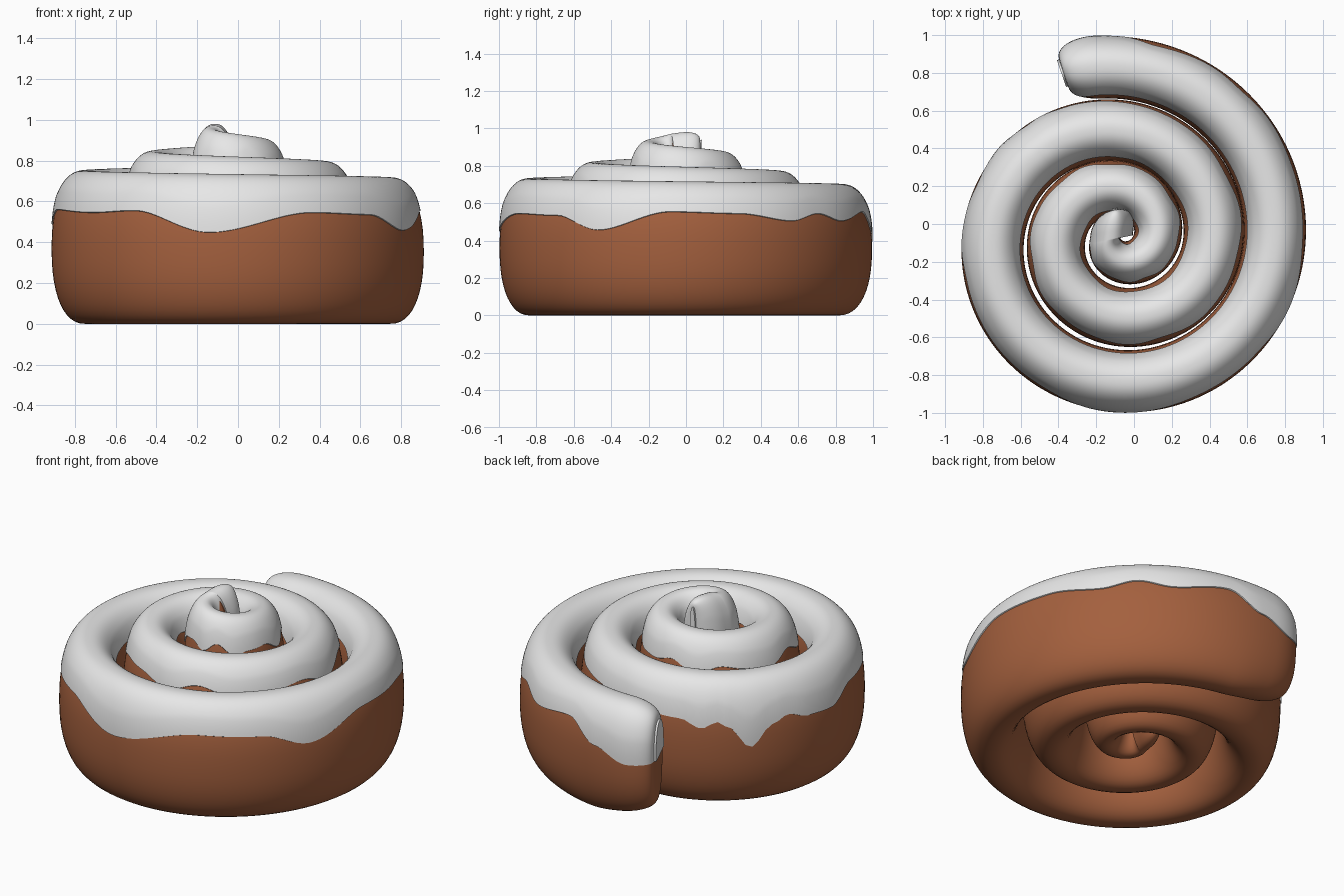
import bpy
import bmesh
from math import sin, cos, pi, asin

if "Cube" in bpy.data.objects:
    bpy.data.objects.remove(bpy.data.objects["Cube"])

CX = CY = -0.085          # spiral centre
PITCH = 0.335             # radius lost per turn
T_START, T_END = -0.05, 2.87
T_STRAIGHT = 2.72         # the inner tip runs straight from here
POWER = 2.3               # squareness of the cross-section
COAT = 0.013              # icing thickness

# Lower icing edge of the outer turn: (turns from the back, height)
DRIPS = [(-.06, .39), (-.03, .38), (0, .45), (.03, .56), (.08, .51), (.11, .55), (.14, .51),
         (.19, .55), (.25, .56), (.315, .46), (.36, .54), (.42, .55), (.51, .45),
         (.58, .56), (.63, .55), (.71, .565), (.75, .49), (.785, .5), (.81, .54), (.83, .5),
         (.855, .38), (.88, .51), (.892, .54), (.91, .5), (.935, .55), (1.05, .6)]
INNER_EDGE = [(-.06, .4), (-.02, .56), (.5, .57), (1, .63)]
HALF_WIDTH = [(.8, .165), (1.7, .156), (2.3, .13), (2.87, .115)]


def material(name, color, rough):
    mat = bpy.data.materials.new(name)
    mat.use_nodes = True
    mat.diffuse_color = color
    bsdf = mat.node_tree.nodes["Principled BSDF"]
    bsdf.inputs["Base Color"].default_value = color
    bsdf.inputs["Roughness"].default_value = rough
    return mat


def ease(keys, t):
    """Smooth interpolation between key points."""
    if t <= keys[0][0]:
        return keys[0][1]
    for (t0, v0), (t1, v1) in zip(keys, keys[1:]):
        if t <= t1:
            u = (t - t0) / (t1 - t0)
            return v0 + (v1 - v0) * u * u * (3 - 2 * u)
    return keys[-1][1]


def top_height(t):
    return 0.69 + 0.055 * t + 0.016 * t * t


def outer_edge(t):
    if t < 1.05:
        return ease(DRIPS, t)
    wave = 0.02 * sin(t * 45) + 0.01 * sin(t * 71)
    return top_height(t) - ease([(1.1, .15), (2.5, .16), (2.7, .24)], t) + wave


def inner_edge(t):
    if t < 1:
        return ease(INNER_EDGE, t)
    return top_height(t) - ease([(1, .14), (2.5, .13), (2.7, .24)], t) + 0.012 * sin(t * 38)


def section(t):
    """Centre radius, half width, mid height and half height at t turns."""
    width = ease(HALF_WIDTH, t)
    radius = 1.078 - PITCH * t - width
    low = 0.03 * max(t - 0.8, 0) ** 1.3 + ease([(T_START, .05), (.02, 0)], t)
    high = top_height(t)
    # Round off both ends of the roll, the outer one blunt
    u = min(1, max(0, min((t - T_START) / 0.035, (T_END - t) / 0.11)))
    s = (1 - (1 - u) ** 2.3) ** 0.43
    blunt, squash = (0.42, 0.3) if t < 1 else (0.08, 0.12)
    return (radius, width * (blunt + (1 - blunt) * s), (low + high) / 2,
            (high - low) / 2 * (1 - squash + squash * s))


def signed_power(v, p):
    return abs(v) ** p * (1 if v >= 0 else -1)


def place(t, ang, grow):
    """Point on the swept rounded section; ang 0 faces outward, pi/2 up."""
    radius, a, mid, b = section(t)
    a, b = max(a + grow, 0.002), b + grow
    r = radius + a * signed_power(cos(ang), 2 / POWER)
    z = mid + b * signed_power(sin(ang), 2 / POWER)
    turn = pi / 2 - 2 * pi * min(t, T_STRAIGHT)
    ahead = max(t - T_STRAIGHT, 0)
    shift = ease([(1.05, 0), (1.4, 0.012)], t)
    return (CX + shift + r * cos(turn) + ahead * sin(turn),
            CY + shift + r * sin(turn) - ahead * cos(turn), z)


def edge_angle(t, z):
    _, _, mid, b = section(t)
    k = max(-0.95, min(0.95, (z - mid) / (b + COAT)))
    return asin(signed_power(k, POWER / 2))


def dough_ring(t, count=48):
    return [place(t, 2 * pi * i / count, 0) for i in range(count)]


def icing_ring(t, count=36):
    start = edge_angle(t, outer_edge(t))
    end = pi - edge_angle(t, inner_edge(t))
    # The coat thins out toward both lips
    arc = [place(t, start + (end - start) * i / count,
                 0.006 + (COAT - 0.006) * min(1, 6 * min(i, count - i) / count))
           for i in range(count + 1)]
    return [place(t, start, -COAT)] + arc + [place(t, end, -COAT)]


def sweep(name, ring, t0, t1, mat, steps=560):
    """Loft rings along the spiral, with finer spacing near both ends."""
    bm = bmesh.new()
    rows = []
    for i in range(steps + 1):
        t = t0 + (t1 - t0) * (1 - cos(pi * i / steps)) / 2
        rows.append([bm.verts.new(p) for p in ring(t)])
    n = len(rows[0])
    for a, b in zip(rows, rows[1:]):
        for j in range(n):
            k = (j + 1) % n
            bm.faces.new((a[j], a[k], b[k], b[j]))
    bm.faces.new(rows[0])
    bm.faces.new(rows[-1])
    bmesh.ops.recalc_face_normals(bm, faces=bm.faces)
    mesh = bpy.data.meshes.new(name)
    bm.to_mesh(mesh)
    bm.free()
    mesh.materials.append(mat)
    obj = bpy.data.objects.new(name, mesh)
    bpy.context.collection.objects.link(obj)
    bpy.ops.object.select_all(action="DESELECT")
    obj.select_set(True)
    bpy.context.view_layer.objects.active = obj
    bpy.ops.object.shade_smooth_by_angle(angle=0.8)


brown = material("baked_brown", (0.37, 0.117, 0.048, 1), 0.6)
white = material("icing_white", (0.8, 0.8, 0.8, 1), 0.5)

# Rolled dough and the dripping icing that follows it
sweep("dough_roll", dough_ring, T_START, T_END, brown)
sweep("icing", icing_ring, T_START - 0.002, T_END + 0.01, white)
